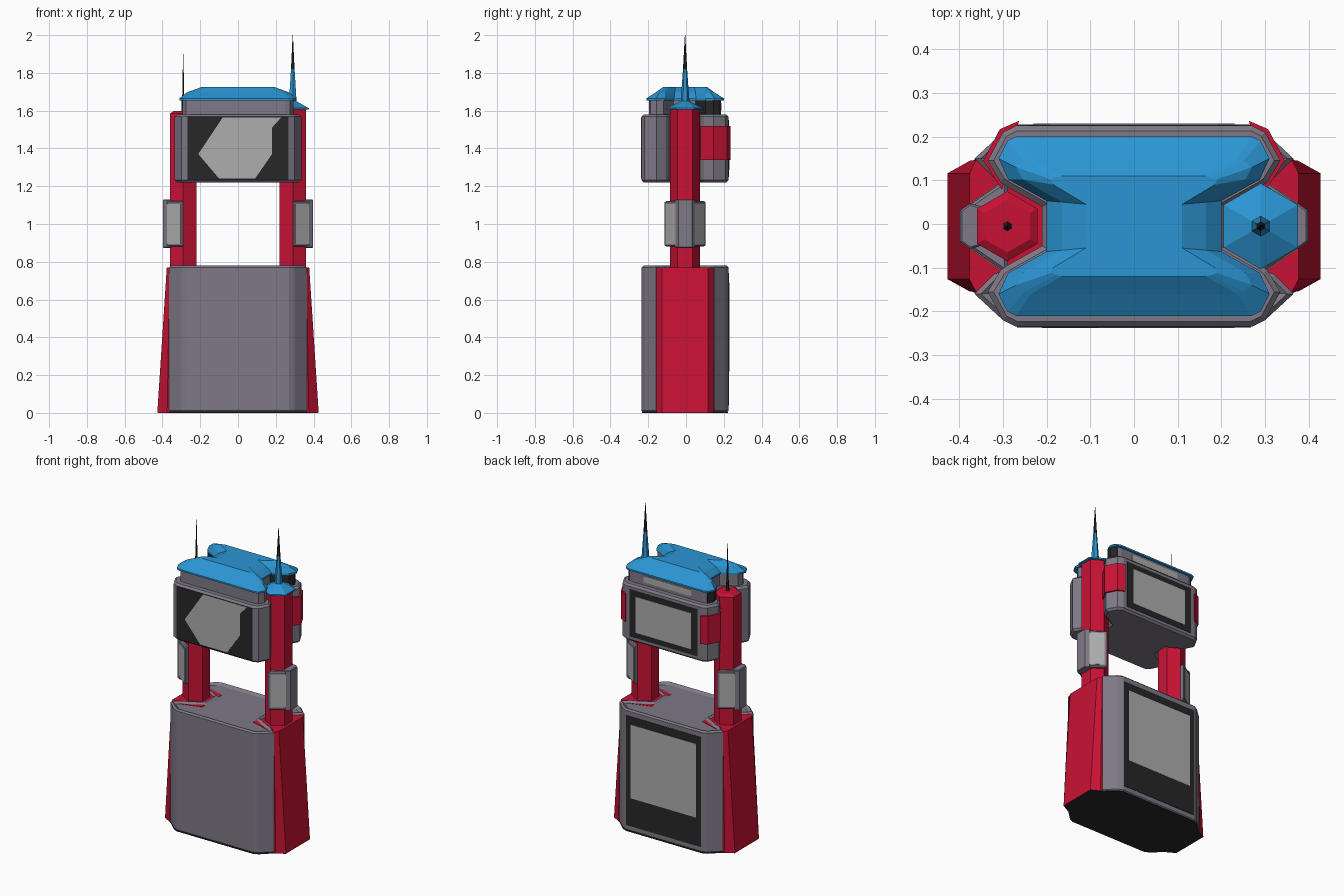
import bpy, bmesh
from math import sin, cos, pi

if "Cube" in bpy.data.objects:
    bpy.data.objects.remove(bpy.data.objects["Cube"])

COLORS = {
    "grey": (0.21, 0.19, 0.24), "red": (0.58, 0.006, 0.035), "blue": (0.024, 0.30, 0.65),
    "black": (0.02, 0.02, 0.02), "light": (0.42, 0.42, 0.42),
}
MATS = {}
for key, rgb in COLORS.items():
    MATS[key] = bpy.data.materials.new(key)
    MATS[key].diffuse_color = (*rgb, 1)

YC = -0.005      # centre line of the bodies in y
CX = 0.29        # column centre in x


def finish(bm, name, color):
    bmesh.ops.recalc_face_normals(bm, faces=bm.faces[:])
    me = bpy.data.meshes.new(name)
    bm.to_mesh(me)
    bm.free()
    me.materials.append(MATS[color])
    ob = bpy.data.objects.new(name, me)
    bpy.context.collection.objects.link(ob)
    return ob


def loft(name, layers, color, bevel=0, inset=0):
    """Stack of (z, polygon) rings, capped at both ends."""
    bm = bmesh.new()
    rings = [[bm.verts.new((x, y + YC, z)) for x, y in pts] for z, pts in layers]
    n = len(rings[0])
    for a, b in zip(rings, rings[1:]):
        for i in range(n):
            j = (i + 1) % n
            bm.faces.new((a[i], a[j], b[j], b[i]))
    caps = [bm.faces.new(rings[0]), bm.faces.new(rings[-1])]
    bmesh.ops.recalc_face_normals(bm, faces=bm.faces[:])
    if bevel:
        edges = list({e for f in caps for e in f.edges})
        bmesh.ops.bevel(bm, geom=edges, offset=bevel, segments=1, affect='EDGES')
    if inset:
        bm.normal_update()
        top = max(bm.faces, key=lambda f: f.calc_center_median().z + f.calc_area())
        bmesh.ops.inset_region(bm, faces=[top], thickness=inset, depth=0)
        bmesh.ops.translate(bm, verts=top.verts[:], vec=(0, 0, -0.012))
    return finish(bm, name, color)


def prism(name, pts, z0, z1, color, **kw):
    return loft(name, [(z0, pts), (z1, pts)], color, **kw)


def panel(name, pts, y0, y1, color):
    """Flat x-z outline given thickness along y."""
    bm = bmesh.new()
    f = bm.faces.new([bm.verts.new((x, y0, z)) for x, z in pts])
    ext = bmesh.ops.extrude_face_region(bm, geom=[f])
    verts = [g for g in ext["geom"] if isinstance(g, bmesh.types.BMVert)]
    bmesh.ops.translate(bm, verts=verts, vec=(0, y1 - y0, 0))
    return finish(bm, name, color)


def rect(x, z0, z1):
    return [(-x, z0), (x, z0), (x, z1), (-x, z1)]


def sym(q):
    """Mirror a quarter outline (back corner to side notch) into a full ring."""
    half = q + [(x, -y) for x, y in reversed(q)]
    return half + [(-x, y) for x, y in reversed(half)]


def mir_y(q):
    return q + [(x, -y) for x, y in reversed(q)]


def flip(pts, sx, sy=1):
    return [(x * sx, y * sy) for x, y in pts]


def hexa(cx, r):
    return [(cx + r * sin(i * pi / 3), r * cos(i * pi / 3)) for i in range(6)]


# Lower body, notched around the columns, with a rimmed top
base_q = [(0.27, 0.23), (0.30, 0.215), (0.365, 0.155), (0.32, 0.11), (0.29, 0.10), (0.20, 0.05)]
prism("lower_body", sym(base_q), 0.002, 0.78, "grey", bevel=0.01, inset=0.02)
prism("underside_plate", sym([(0.27, 0.228), (0.30, 0.214), (0.364, 0.153), (0.424, 0.119)]),
      0, 0.004, "black")
panel("lower_back_panel", rect(0.265, 0.04, 0.74), 0.2, 0.2275, "black")
panel("lower_back_screen", rect(0.23, 0.22, 0.69), 0.2, 0.2295, "light")

# Upper cabin with its screens
box_q = [(0.27, 0.23), (0.30, 0.215), (0.335, 0.15), (0.305, 0.10), (0.29, 0.09), (0.21, 0.045)]
prism("upper_cabin", sym(box_q), 1.22, 1.58, "grey", bevel=0.012)
panel("cabin_front_panel", rect(0.268, 1.232, 1.568), -0.2, -0.2365, "black")
panel("cabin_front_screen", [(-0.21, 1.37), (-0.10, 1.24), (0.09, 1.24), (0.18, 1.37),
                             (0.18, 1.51), (0.23, 1.565), (-0.08, 1.565)],
      -0.2, -0.238, "light")
panel("cabin_back_panel", rect(0.24, 1.25, 1.55), 0.2, 0.227, "black")
panel("cabin_back_screen", rect(0.195, 1.285, 1.515), 0.2, 0.229, "light")

# Drum between cabin and roof
drum_q = [(0.25, 0.19), (0.275, 0.183), (0.295, 0.15), (0.285, 0.113), (0.19, 0.06)]
prism("roof_drum", sym(drum_q), 1.57, 1.66, "grey")
panel("drum_back_screen", rect(0.17, 1.6, 1.64), 0.15, 0.188, "light")

# Hipped roof, notched around the columns
eave = sym([(0.27, 0.205), (0.29, 0.195), (0.31, 0.155), (0.288, 0.107), (0.20, 0.058)])
mid = sym([(0.235, 0.155), (0.25, 0.15), (0.27, 0.135), (0.255, 0.107), (0.165, 0.055)])
top = sym([(0.165, 0.115), (0.177, 0.112), (0.19, 0.107), (0.185, 0.095), (0.11, 0.05)])
loft("roof", [(1.655, eave), (1.665, eave), (1.697, mid), (1.726, top)], "blue")

# Parts repeated on the left and right
foot_low = mir_y([(0.18, 0.10), (0.35, 0.15), (0.375, 0.15), (0.427, 0.121)])
foot_top = mir_y([(0.18, 0.10), (0.35, 0.15), (0.362, 0.15), (0.377, 0.121)])
bracket = mir_y([(0.29, 0.06), (0.29, 0.108), (0.392, 0.038)])
bracket_lip = mir_y([(0.30, 0.03), (0.375, 0.052), (0.398, 0.036)])
bracket_screen = [(0.377, 0.051), (0.304, 0.101), (0.30, 0.095), (0.373, 0.045)]
clasp = [(0.263, 0.241), (0.307, 0.222), (0.345, 0.15), (0.302, 0.083)]
drum_panel = [(0.25, 0.17), (0.279, 0.186), (0.299, 0.15), (0.288, 0.109), (0.19, 0.056), (0.18, 0.08)]
for side, sx in (("left", -1), ("right", 1)):
    loft(side + "_foot", [(0.003, flip(foot_low, sx)), (0.77, flip(foot_top, sx))], "red")
    prism(side + "_bracket", flip(bracket, sx), 0.88, 1.122, "grey", bevel=0.006)
    prism(side + "_bracket_strip", flip(bracket_lip, sx), 0.873, 1.13, "grey", bevel=0.004)
    for end, sy in (("front", -1), ("back", 1)):
        prism(f"{side}_{end}_bracket_screen", flip(bracket_screen, sx, sy), 0.895, 1.105, "light")
    prism(side + "_clasp", flip(clasp, sx), 1.34, 1.52, "red")
    prism(side + "_drum_panel", flip(drum_panel, sx), 1.582, 1.654, "black")

# Left column with a capped top and thin aerial
loft("left_column", [(0.75, hexa(-CX, 0.08)), (1.585, hexa(-CX, 0.08)), (1.597, hexa(-CX, 0.06))], "red")
loft("aerial", [(1.59, hexa(-CX, 0.011)), (1.68, hexa(-CX, 0.006)), (1.90, hexa(-CX, 0.001))], "black")

# Right column with a hexagonal spire roof
prism("right_column", hexa(CX, 0.08), 0.75, 1.61, "red")
loft("spire", [(1.605, hexa(CX, 0.098)), (1.613, hexa(CX, 0.098)), (1.65, hexa(CX, 0.023)),
               (1.82, hexa(CX, 0.011))], "blue")
loft("spire_tip", [(1.82, hexa(CX, 0.011)), (2.0, hexa(CX, 0.001))], "black")

for m in bpy.data.materials:
    if m.users and not m.is_grease_pencil:
        m.use_nodes = True
        m.node_tree.nodes["Principled BSDF"].inputs["Base Color"].default_value = m.diffuse_color
